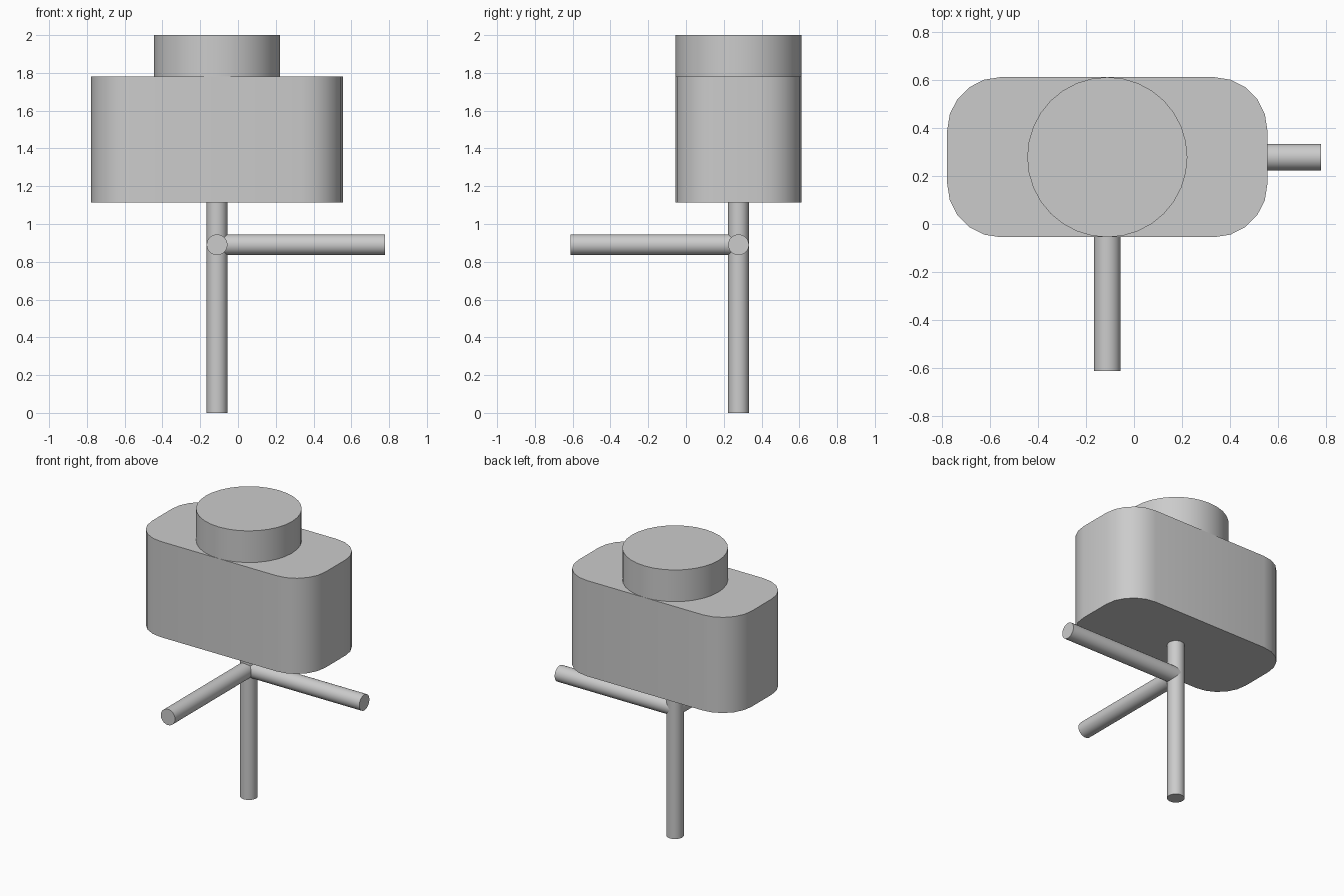
import bpy
import math
from mathutils import Vector

cube = bpy.data.objects.get("Cube")
if cube:
    bpy.data.objects.remove(cube, do_unlink=True)

# Single grey finish
grey = bpy.data.materials.new("plain_grey")
grey.use_nodes = True
colour = (0.6, 0.6, 0.6, 1)
grey.diffuse_color = colour
grey.node_tree.nodes["Principled BSDF"].inputs["Base Color"].default_value = colour

AXIS_X, AXIS_Y = -0.111, 0.278
ARM_Z = 0.89
ROD_RADIUS = 0.055


def finish(obj, name):
    obj.name = name
    obj.data.materials.append(grey)
    bpy.ops.object.select_all(action="DESELECT")
    obj.select_set(True)
    bpy.context.view_layer.objects.active = obj
    bpy.ops.object.shade_smooth_by_angle(angle=math.radians(35))


def cylinder(name, start, end, radius, sides):
    start, end = Vector(start), Vector(end)
    along = end - start
    bpy.ops.mesh.primitive_cylinder_add(
        vertices=sides, radius=radius, depth=along.length,
        location=(start + end) / 2,
        rotation=along.to_track_quat("Z", "Y").to_euler())
    finish(bpy.context.object, name)


def rounded_block(name, bottom, top, half_x, half_y, radius, steps):
    # Corner arcs joined into one outline, then extruded upward
    outline = []
    for i, (sx, sy) in enumerate([(1, 1), (-1, 1), (-1, -1), (1, -1)]):
        for s in range(steps + 1):
            a = math.pi / 2 * (i + s / steps)
            outline.append((sx * (half_x - radius) + radius * math.cos(a),
                            sy * (half_y - radius) + radius * math.sin(a)))
    n = len(outline)
    verts = [(x, y, z) for z in (bottom, top) for x, y in outline]
    faces = [(i, (i + 1) % n, n + (i + 1) % n, n + i) for i in range(n)]
    faces += [tuple(reversed(range(n))), tuple(range(n, 2 * n))]
    mesh = bpy.data.meshes.new(name)
    mesh.from_pydata(verts, [], faces)
    obj = bpy.data.objects.new(name, mesh)
    bpy.context.collection.objects.link(obj)
    obj.location = (AXIS_X, AXIS_Y, 0)
    finish(obj, name)


# Head block and the round cap on it
rounded_block("head_block", 1.115, 1.78, 0.666, 0.333, 0.222, 5)
cylinder("top_cap", (AXIS_X, AXIS_Y, 1.78), (AXIS_X, AXIS_Y, 2), 0.333, 32)

# Upright post with one arm to the left and one to the front
hub = (AXIS_X, AXIS_Y, ARM_Z)
cylinder("post", (AXIS_X, AXIS_Y, 0), (AXIS_X, AXIS_Y, 1.115), ROD_RADIUS, 32)
cylinder("left_arm", hub, (0.777, AXIS_Y, ARM_Z), ROD_RADIUS, 32)
cylinder("front_arm", hub, (AXIS_X, -0.611, ARM_Z), ROD_RADIUS, 32)
